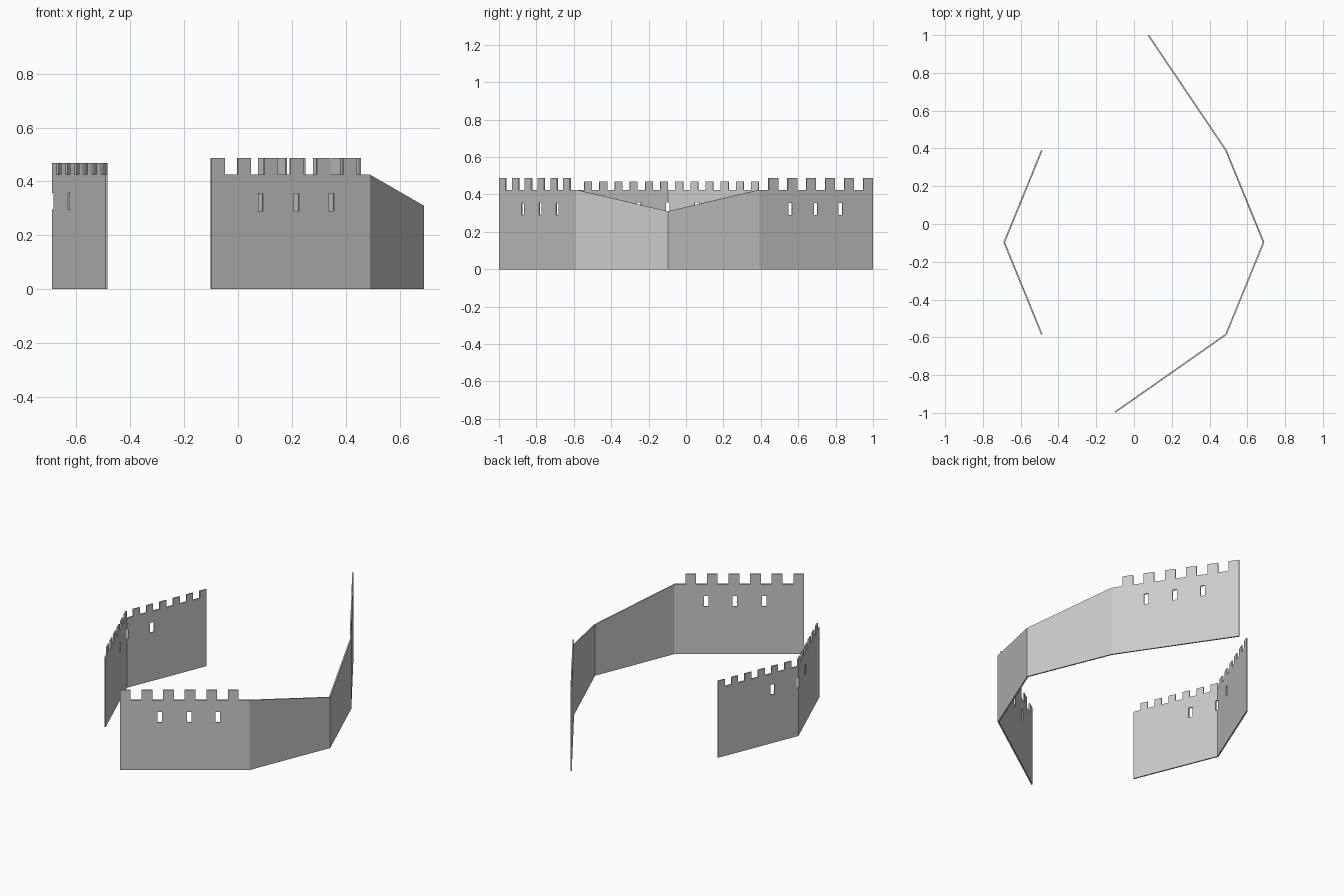
import bpy
import math
from mathutils import Vector

cube = bpy.data.objects.get("Cube")
if cube:
    bpy.data.objects.remove(cube, do_unlink=True)

stone = bpy.data.materials.new("grey_stone")
stone.use_nodes = True
colour = (0.6, 0.6, 0.6, 1)
stone.diffuse_color = colour
stone.node_tree.nodes["Principled BSDF"].inputs["Base Color"].default_value = colour

THICK = 0.008
WALL = 0.425          # walkway height
SLIT = 0.025          # arrow slit width
SLOTS = 12            # merlons and gaps along one wall


def add_loop(curve, points):
    spline = curve.splines.new('POLY')
    spline.points.add(len(points) - 1)
    for p, (s, z) in zip(spline.points, points):
        p.co = (s, z, 0, 1)
    spline.use_cyclic_u = True


def mitre(a, b):
    """Tangent of half the left turn from direction a to b."""
    return math.tan(math.atan2(a.x * b.y - a.y * b.x, a.dot(b)) / 2)


def wall(name, start, end, tops=(WALL, WALL), merlon=None, slits=(), sill=0.29,
         head=0.355, notch=None, before=None, after=None):
    start, end = Vector(start), Vector(end)
    length = (end - start).length
    along = (end - start).normalized()

    # Outline: base, optional corner half-slit, then battlements back to the start
    outline = [(0, 0), (length, 0)]
    if notch == "end":
        outline += [(length, sill), (length - SLIT / 2, sill),
                    (length - SLIT / 2, head), (length, head)]
    if merlon:
        step = length / SLOTS
        for i in reversed(range(SLOTS)):
            z = merlon if i % 2 == 0 else WALL
            outline += [((i + 1) * step, z), (i * step, z)]
    else:
        outline += [(length, tops[1]), (0, tops[0])]
    if notch == "start":
        outline += [(0, head), (SLIT / 2, head), (SLIT / 2, sill), (0, sill)]

    curve = bpy.data.curves.new(name, 'CURVE')
    curve.dimensions = '2D'
    curve.fill_mode = 'BOTH'
    curve.extrude = THICK / 2
    add_loop(curve, outline)

    # Arrow slits are holes in the filled outline
    for f in slits:
        a, b = f * length - SLIT / 2, f * length + SLIT / 2
        add_loop(curve, [(a, sill), (b, sill), (b, head), (a, head)])

    obj = bpy.data.objects.new(name, curve)
    bpy.context.collection.objects.link(obj)
    bpy.ops.object.select_all(action='DESELECT')
    obj.select_set(True)
    bpy.context.view_layer.objects.active = obj
    bpy.ops.object.convert(target='MESH')
    mesh = bpy.context.object.data

    # Stand the plate up along its line, with mitred corners
    up = Vector((0, 0, 1))
    d = Vector((along.x, along.y, 0))
    side = d.cross(up)
    for v in mesh.vertices:
        s, z, o = v.co
        if s < 1e-4 and before:
            s -= o * mitre(before, along)
        elif s > length - 1e-4 and after:
            s += o * mitre(along, after)
        v.co = Vector((start.x, start.y, 0)) + d * s + up * z + side * o
    mesh.materials.clear()
    mesh.materials.append(stone)
    for p in mesh.polygons:
        p.use_smooth = False
        p.material_index = 0


# Long bent wall, front end to back end
path = [Vector(p) for p in ((-0.1, -0.996), (0.487, -0.585), (0.686, -0.097),
                            (0.487, 0.39), (0.077, 0.998))]
dirs = [(b - a).normalized() for a, b in zip(path, path[1:])]
DIP = 0.31
wall("front_wall", path[0], path[1], merlon=0.487, slits=(0.308, 0.535, 0.757),
     after=dirs[1])
wall("front_sloping_wall", path[1], path[2], tops=(WALL, DIP),
     before=dirs[0], after=dirs[2])
wall("back_sloping_wall", path[2], path[3], tops=(DIP, WALL),
     before=dirs[1], after=dirs[3])
# Built from its free end, so that the merlons start there
wall("back_wall", path[4], path[3], merlon=0.487, slits=(0.285, 0.504, 0.728),
     after=-dirs[2])

# Short bent wall on the right side
back, corner, front = (Vector(p) for p in ((-0.488, 0.39), (-0.687, -0.097),
                                           (-0.488, -0.585)))
d1, d2 = (corner - back).normalized(), (front - corner).normalized()
wall("right_wall_back", back, corner, merlon=0.468, slits=(0.68,),
     sill=0.295, head=0.357, notch="end", after=d2)
wall("right_wall_front", corner, front, merlon=0.468, slits=(0.32,),
     sill=0.295, head=0.357, notch="start", before=d1)
